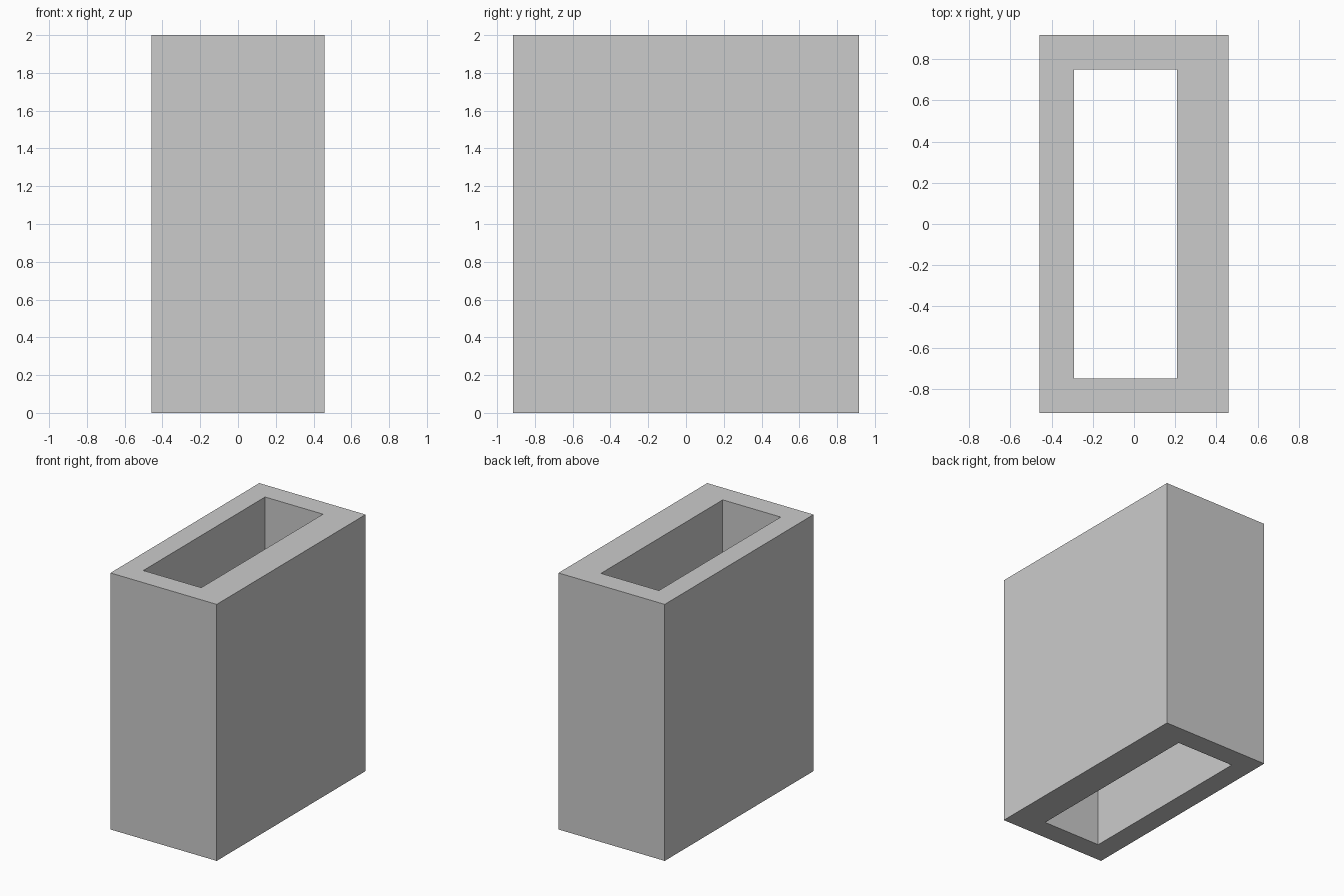
import bpy, bmesh

if "Cube" in bpy.data.objects:
    bpy.data.objects.remove(bpy.data.objects["Cube"])

U = 1 / 12  # the design's base unit
HEIGHT = 2.0


def rectangle(x0, x1, y0, y1):
    return [(x0, y0), (x1, y0), (x1, y1), (x0, y1)]


# Outer shell and the off-centre through opening (one long wall is thicker)
outer = rectangle(-5.5 * U, 5.5 * U, -11 * U, 11 * U)
inner = rectangle(-3.5 * U, 2.5 * U, -9 * U, 9 * U)

bm = bmesh.new()


def ring(points, z):
    return [bm.verts.new((x, y, z)) for x, y in points]


# Closed loop of four rings: outside up, across the rim, inside down, back out
rings = [ring(outer, 0), ring(outer, HEIGHT), ring(inner, HEIGHT), ring(inner, 0)]
for a, b in zip(rings, rings[1:] + rings[:1]):
    for i in range(4):
        j = (i + 1) % 4
        bm.faces.new((a[i], a[j], b[j], b[i]))
bmesh.ops.recalc_face_normals(bm, faces=bm.faces)

mesh = bpy.data.meshes.new("rectangular_sleeve")
bm.to_mesh(mesh)
bm.free()
sleeve = bpy.data.objects.new("rectangular_sleeve", mesh)
bpy.context.collection.objects.link(sleeve)
